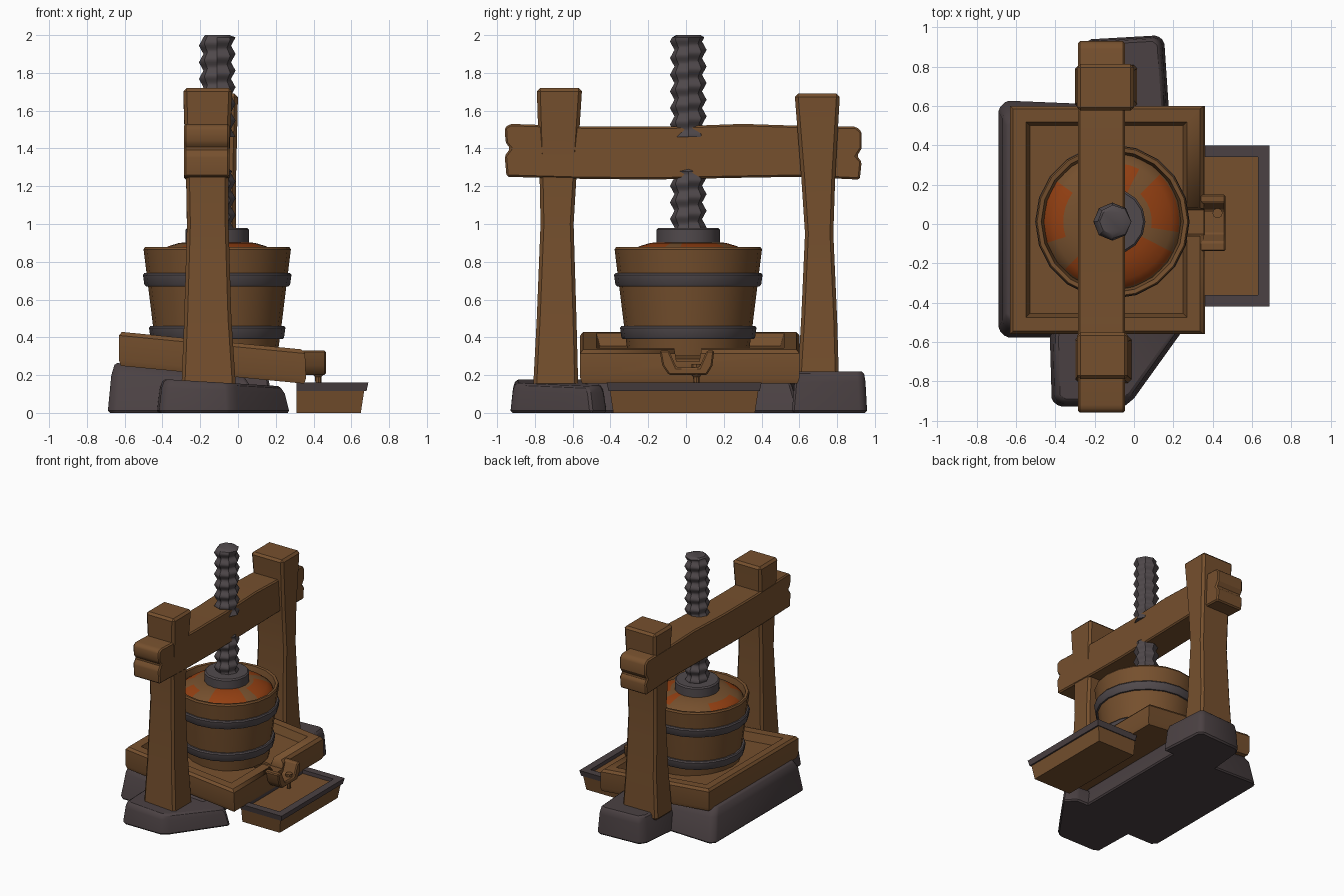
import bpy, bmesh, math
from mathutils import Vector

old = bpy.data.objects.get("Cube")
if old:
    bpy.data.objects.remove(old, do_unlink=True)

CX, CY = -0.11, 0.012  # axis of the basket and screw


def material(name, rgb):
    m = bpy.data.materials.new(name)
    m.use_nodes = True
    m.diffuse_color = (*rgb, 1)
    m.node_tree.nodes["Principled BSDF"].inputs["Base Color"].default_value = (*rgb, 1)
    return m


WOOD = material("brown wood", (0.18, 0.08, 0.027))
STONE = material("dark stone", (0.07, 0.053, 0.056))
IRON = material("grey iron", (0.082, 0.068, 0.073))
FRUIT = material("orange pulp", (0.29, 0.05, 0.006))


def loft(name, loops, mats, bevel=0, caps=True, closed=False, rule=None):
    """Skin a stack of equal-length vertex loops."""
    bm = bmesh.new()
    rows = [[bm.verts.new(p) for p in loop] for loop in loops]
    n = len(rows[0])
    pairs = list(zip(rows, rows[1:]))
    if closed:
        pairs.append((rows[-1], rows[0]))
    for a, b in pairs:
        for i in range(n):
            j = (i + 1) % n
            bm.faces.new((a[i], a[j], b[j], b[i]))
    if caps and not closed:
        bm.faces.new(rows[0][::-1])
        bm.faces.new(rows[-1])
    bmesh.ops.recalc_face_normals(bm, faces=bm.faces)
    if bevel:
        sharp = [e for e in bm.edges if len(e.link_faces) == 2 and e.calc_face_angle() > 0.6]
        bmesh.ops.bevel(bm, geom=sharp, offset=bevel, segments=1, affect='EDGES', clamp_overlap=True)
    if rule:
        for f in bm.faces:
            f.material_index = rule(f.calc_center_median())
    me = bpy.data.meshes.new(name)
    bm.to_mesh(me)
    bm.free()
    for m in mats:
        me.materials.append(m)
    ob = bpy.data.objects.new(name, me)
    bpy.context.collection.objects.link(ob)
    bpy.ops.object.select_all(action='DESELECT')
    ob.select_set(True)
    bpy.context.view_layer.objects.active = ob
    bpy.ops.object.shade_smooth_by_angle(angle=math.radians(32))
    return ob


def rect(x0, x1, y0, y1, z):
    height = z if callable(z) else lambda x: z
    return [(x, y, height(x)) for x, y in ((x0, y0), (x1, y0), (x1, y1), (x0, y1))]


def ring(r, z, n, x=CX, y=CY):
    return [(x + r * math.cos(math.tau * i / n), y + r * math.sin(math.tau * i / n), z)
            for i in range(n)]


def lathe(name, profile, n, mats, **kw):
    return loft(name, [ring(r, z, n) for r, z in profile], mats, **kw)


def prism(name, profile, x0, x1, mat, bevel=0):
    """Extrude a (y, z) profile along x."""
    return loft(name, [[(x, y, z) for y, z in profile] for x in (x0, x1)], [mat], bevel)


def boulder(name, outline, top, inset):
    """Stone block with sloping sides; top is a height rule."""
    c = sum((Vector(p) for p in outline), Vector((0, 0))) / len(outline)
    loops = []
    for s, h in ((1, 0), (1 - inset * 0.5, 0.75), (1 - inset, 1)):
        pts = [c + (Vector(p) - c) * s for p in outline]
        loops.append([(p.x, p.y, h * top(p.x, p.y)) for p in pts])
    return loft(name, loops, [STONE], 0.012)


# Foundation stones
boulder("side_stone", [(-0.69, -0.54), (-0.65, -0.58), (0.1, -0.58), (0.1, 0.6),
                       (-0.65, 0.63), (-0.69, 0.59)], lambda x, y: 0.2 - 0.1 * x, 0.14)
boulder("front_stone", [(-0.43, -0.56), (-0.42, -0.9), (-0.38, -0.93), (-0.05, -0.93),
                        (0.0, -0.89), (0.28, -0.5), (0.2, -0.42), (-0.4, -0.42)],
        lambda x, y: 0.155 - 0.06 * x, 0.12)
boulder("back_stone", [(-0.3, 0.56), (0.18, 0.56), (0.155, 0.93), (0.12, 0.96),
                       (-0.23, 0.94), (-0.27, 0.88)], lambda x, y: 0.22, 0.12)

# Upright posts, waisted in the middle
loft("front_post", [rect(-0.3, -0.01, -0.81, -0.57, 0.12), rect(-0.285, -0.035, -0.79, -0.58, 0.5),
                    rect(-0.27, -0.05, -0.77, -0.595, 1.0), rect(-0.275, -0.05, -0.775, -0.58, 1.25),
                    rect(-0.29, -0.03, -0.79, -0.55, 1.72)], [WOOD], 0.018)
loft("back_post", [rect(-0.3, 0.02, 0.59, 0.81, 0.16), rect(-0.28, 0.0, 0.61, 0.8, 0.5),
                   rect(-0.27, -0.01, 0.63, 0.78, 0.95), rect(-0.275, -0.01, 0.61, 0.79, 1.25),
                   rect(-0.29, 0.0, 0.575, 0.815, 1.69)], [WOOD], 0.018)

# Cross beam with split ends
prism("cross_beam", [(-0.95, 1.25), (-0.6, 1.24), (-0.2, 1.235), (0.3, 1.245), (0.6, 1.25),
                     (0.92, 1.235), (0.93, 1.33), (0.905, 1.36), (0.93, 1.4), (0.93, 1.49),
                     (0.9, 1.515), (0.6, 1.52), (0.3, 1.53), (-0.1, 1.515), (-0.5, 1.515),
                     (-0.93, 1.53), (-0.96, 1.51), (-0.955, 1.43), (-0.93, 1.4), (-0.96, 1.36)],
      -0.285, -0.045, WOOD, 0.01)


# Tilted pressing tray with a raised rim
def slope(base):
    return lambda x: base - 0.097 * (x + 0.63)


tray = loft("pressing_tray", [rect(-0.62, 0.35, -0.55, 0.59, slope(0.25)),
                              rect(-0.63, 0.36, -0.56, 0.6, slope(0.28)),
                              rect(-0.63, 0.355, -0.56, 0.6, slope(0.41)),
                              rect(-0.615, 0.335, -0.545, 0.585, slope(0.43)),
                              rect(-0.55, 0.27, -0.475, 0.52, slope(0.43)),
                              rect(-0.53, 0.25, -0.455, 0.5, slope(0.365))], [WOOD])
cutter = loft("outlet_cutter", [rect(0.18, 0.5, -0.05, 0.07, 0.272),
                                rect(0.18, 0.5, -0.09, 0.11, 0.5)], [WOOD])
cutter.hide_render = True
cut = tray.modifiers.new("outlet", 'BOOLEAN')
cut.operation = 'DIFFERENCE'
cut.object = cutter
bpy.context.view_layer.objects.active = tray
bpy.ops.object.modifier_apply(modifier=cut.name)
bpy.data.objects.remove(cutter, do_unlink=True)

# Spout and its drip peg
prism("spout", [(-0.09, 0.2), (-0.125, 0.25), (-0.14, 0.33), (-0.09, 0.33), (-0.05, 0.24),
                (0.07, 0.24), (0.11, 0.33), (0.15, 0.33), (0.14, 0.25), (0.11, 0.2)],
      0.33, 0.465, WOOD, 0.008)
loft("drip_peg", [ring(r, z, 8, 0.425, 0.055) for r, z in
                  ((0.015, 0.14), (0.017, 0.19), (0.026, 0.2), (0.026, 0.26))], [WOOD])

# Collecting box with dark rim
loft("collecting_box", [rect(0.31, 0.65, -0.385, 0.365, 0), rect(0.31, 0.67, -0.405, 0.385, 0.13)], [WOOD])
loft("box_rim", [rect(0.31, 0.68, -0.41, 0.39, 0.115), rect(0.31, 0.69, -0.42, 0.4, 0.16),
                 rect(0.35, 0.63, -0.36, 0.34, 0.16), rect(0.35, 0.63, -0.36, 0.34, 0.115)],
     [STONE], closed=True)

# Slatted basket, open at the top
lathe("basket", [(0.318, 0.3), (0.335, 0.42), (0.372, 0.72), (0.39, 0.865), (0.383, 0.878),
                 (0.362, 0.875), (0.345, 0.8), (0.3, 0.34)], 20, [WOOD])
for label, z, r in (("lower", 0.39, 0.346), ("upper", 0.67, 0.378)):
    lathe(label + "_hoop", [(r - 0.03, z), (r, z), (r + 0.008, z + 0.01), (r + 0.015, z + 0.06),
                            (r + 0.008, z + 0.07), (r - 0.03, z + 0.07)], 20, [IRON], closed=True)

# Crushed fruit, with orange patches by sector and distance
SECTORS = ((-80, -28, 0.1, 0.34), (-10, 48, 0.22, 0.33), (60, 80, 0.15, 0.3),
           (148, 196, 0.23, 0.35), (222, 255, 0.24, 0.34))


def pulp(c):
    r = math.hypot(c.x - CX, c.y - CY)
    a = math.degrees(math.atan2(c.y - CY, c.x - CX))
    return int(any(lo <= b <= hi and r0 < r < r1 for lo, hi, r0, r1 in SECTORS for b in (a, a + 360)))


lathe("crushed_fruit", [(0.355, 0.8), (0.34, 0.835), (0.3, 0.865), (0.25, 0.885),
                        (0.2, 0.9), (0.12, 0.905)], 40, [WOOD, FRUIT], rule=pulp)

# Press plate
lathe("press_plate", [(0.16, 0.89), (0.168, 0.9), (0.168, 0.97), (0.158, 0.98)], 16, [IRON])

# Threaded screw below and above the beam
PITCH, SIDES = 0.088, 8


def screw(name, z0, z1):
    loops = []
    steps = round((z1 - z0 - 0.012) / PITCH * SIDES)
    for k in range(steps + 1):
        z = z0 + k * PITCH / SIDES
        loop = []
        for i in range(SIDES):
            a = math.tau * i / SIDES
            r = 0.073 + 0.024 * abs(2 * ((k - i) / SIDES % 1) - 1)
            loop.append((CX + r * math.cos(a), CY + r * math.sin(a), z))
        loops.append(loop)
    loops.append(ring(0.065, z1, SIDES))
    loft(name, loops, [IRON])


screw("lower_screw", 0.96, 1.29)
screw("upper_screw", 1.46, 2.0)
